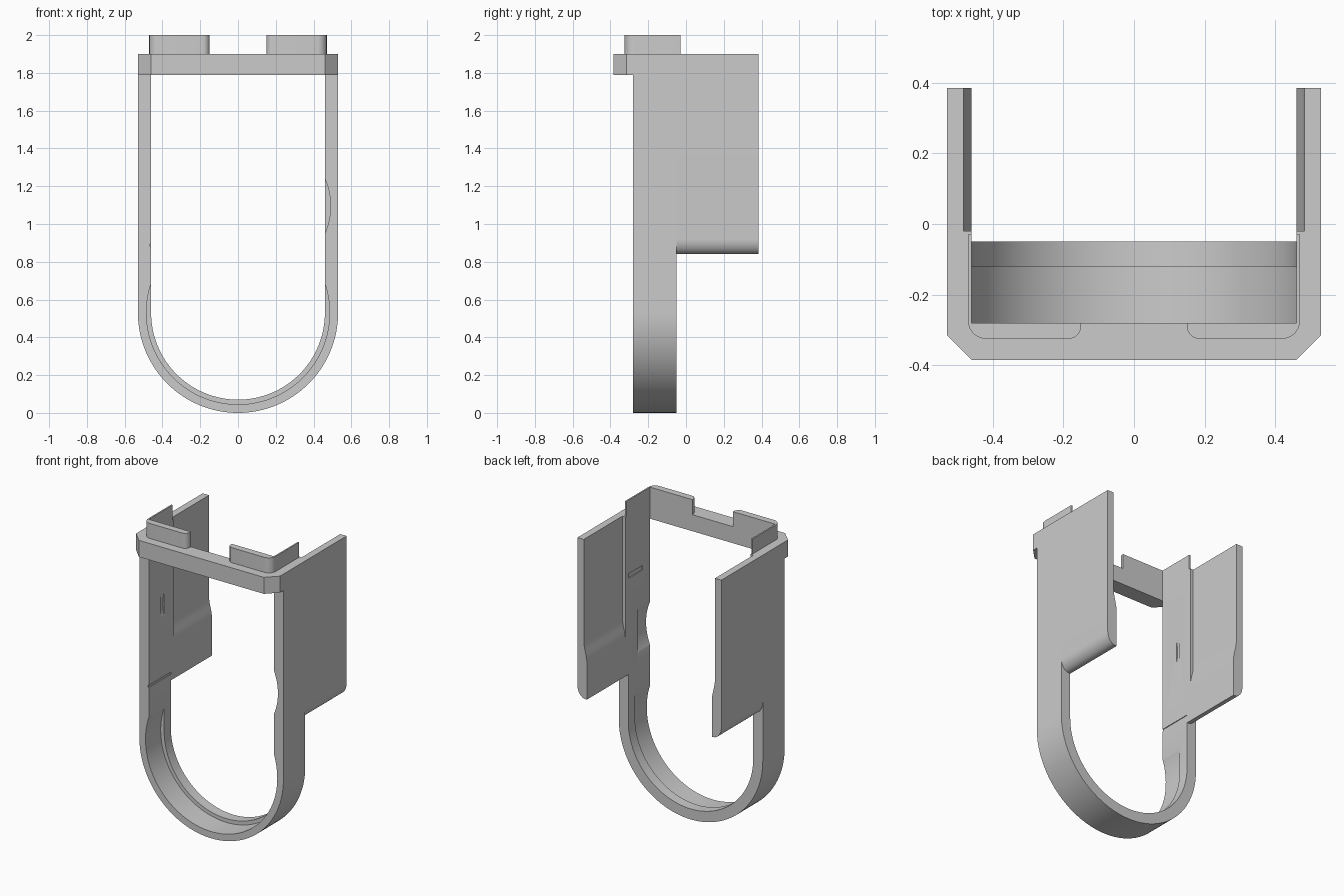
import bpy, bmesh
from math import sin, cos, pi, radians
from mathutils import Vector

cube = bpy.data.objects.get("Cube")
if cube:
    bpy.data.objects.remove(cube)

grey = bpy.data.materials.new("plain grey")
grey.use_nodes = True
COLOUR = (0.6, 0.6, 0.6, 1)
grey.diffuse_color = COLOUR
grey.node_tree.nodes["Principled BSDF"].inputs["Base Color"].default_value = COLOUR

OUT, IN = 0.53, 0.46          # half widths of the frame
FRONT, BACK = -0.28, -0.05    # depth of the hoop
TAIL = 0.385                  # rear end of the side plates
TOP = 1.9


def arc(cx, cy, rx, ry, a0, a1, n):
    """Points on an elliptical arc, angles in degrees."""
    steps = [radians(a0 + (a1 - a0) * i / n) for i in range(n + 1)]
    return [(cx + rx * cos(a), cy + ry * sin(a)) for a in steps]


def prism(name, pts, axis, lo, hi):
    """Extrude an outline along y (xz outline) or z (xy outline)."""
    def place(p, d):
        return (p[0], d, p[1]) if axis == "y" else (p[0], p[1], d)
    bm = bmesh.new()
    face = bm.faces.new([bm.verts.new(place(p, lo)) for p in pts])
    ext = bmesh.ops.extrude_face_region(bm, geom=[face])
    move = Vector(place((0, 0), hi - lo))
    bmesh.ops.translate(bm, vec=move,
                        verts=[g for g in ext["geom"] if isinstance(g, bmesh.types.BMVert)])
    bmesh.ops.recalc_face_normals(bm, faces=bm.faces)
    mesh = bpy.data.meshes.new(name)
    bm.to_mesh(mesh)
    bm.free()
    mesh.materials.append(grey)
    obj = bpy.data.objects.new(name, mesh)
    bpy.context.collection.objects.link(obj)
    return obj


def cut(target, pts, lo, hi):
    """Subtract a prism running along y from the target."""
    cutter = prism("cutter", pts, "y", lo, hi)
    cutter.hide_render = True
    mod = target.modifiers.new("cut", "BOOLEAN")
    mod.operation, mod.solver, mod.object = "DIFFERENCE", "EXACT", cutter
    bpy.context.view_layer.objects.active = target
    bpy.ops.object.modifier_apply(modifier=mod.name)
    bpy.data.objects.remove(cutter)


def box(x0, x1, z0, z1):
    return [(x0, z0), (x1, z0), (x1, z1), (x0, z1)]


# Hoop: straight legs joined by a half-round bottom
outline = [(-OUT, TOP)] + arc(0, OUT, OUT, OUT, 180, 360, 64) + [(OUT, TOP), (IN, TOP)]
outline += arc(0, OUT, IN, IN, 360, 180, 64) + [(-IN, TOP)]
hoop = prism("hoop", outline, "y", FRONT, BACK)

# Stepped seat in the front half of the hoop, shallow scoops and grooves in the legs
cut(hoop, arc(0, OUT, 0.485, 0.485, 0, 358, 128), FRONT - 0.1, -0.12)
cut(hoop, arc(0.125, 1.095, 0.365, 0.365, -60, 60, 48), FRONT - 0.1, -0.15)
cut(hoop, arc(-0.184, 1.375, 0.286, 0.286, 120, 240, 48), -0.15, -0.12)
cut(hoop, box(-0.465, -0.4, 0.88, 0.895), FRONT - 0.1, BACK + 0.1)
cut(hoop, box(0.4, 0.465, 1.48, 1.51), -0.2, BACK + 0.1)
parts = [hoop]

# Rim: bar across the front with chamfered corners
parts.append(prism("front_rim", [(-OUT, FRONT), (-OUT, -0.315), (-IN, -TAIL), (IN, -TAIL),
                                 (OUT, -0.315), (OUT, FRONT)], "z", 1.79, TOP))

for side, s in (("right", -1), ("left", 1)):
    # Side plates: rounded lower outer edge, rear part thinned by a ramped recess
    outer = [(s * OUT, TOP)] + [(s * x, z) for x, z in arc(0.47, 0.92, 0.06, 0.08, 0, -90, 12)]
    outer.append((s * IN, 0.84))
    parts.append(prism(side + "_plate_root", outer + [(s * IN, TOP)], "y", BACK, -0.02))
    ramp = [(s * (0.4715 - 0.0115 * cos(pi * i / 8)), 1.08 + 0.15 * i / 8) for i in range(9)]
    parts.append(prism(side + "_plate", outer + ramp + [(s * 0.483, TOP)], "y", -0.02, TAIL))

    # Lip: thin along the side, thicker round the front corner
    lip = [(0.47, -0.03)] + arc(0.42, -0.275, 0.05, 0.05, 0, -90, 10)
    lip += arc(0.185, -0.29, 0.035, 0.035, -90, -180, 8)
    lip += [(0.15, FRONT), (IN, FRONT), (IN, -0.03)]
    parts.append(prism(side + "_lip", [(s * x, y) for x, y in lip], "z", TOP, 2.0))

# Smooth the curved faces, keeping real edges sharp
bpy.context.view_layer.update()
bpy.ops.object.select_all(action="DESELECT")
for part in parts:
    part.select_set(True)
bpy.context.view_layer.objects.active = hoop
bpy.ops.object.shade_smooth_by_angle(angle=radians(30))
